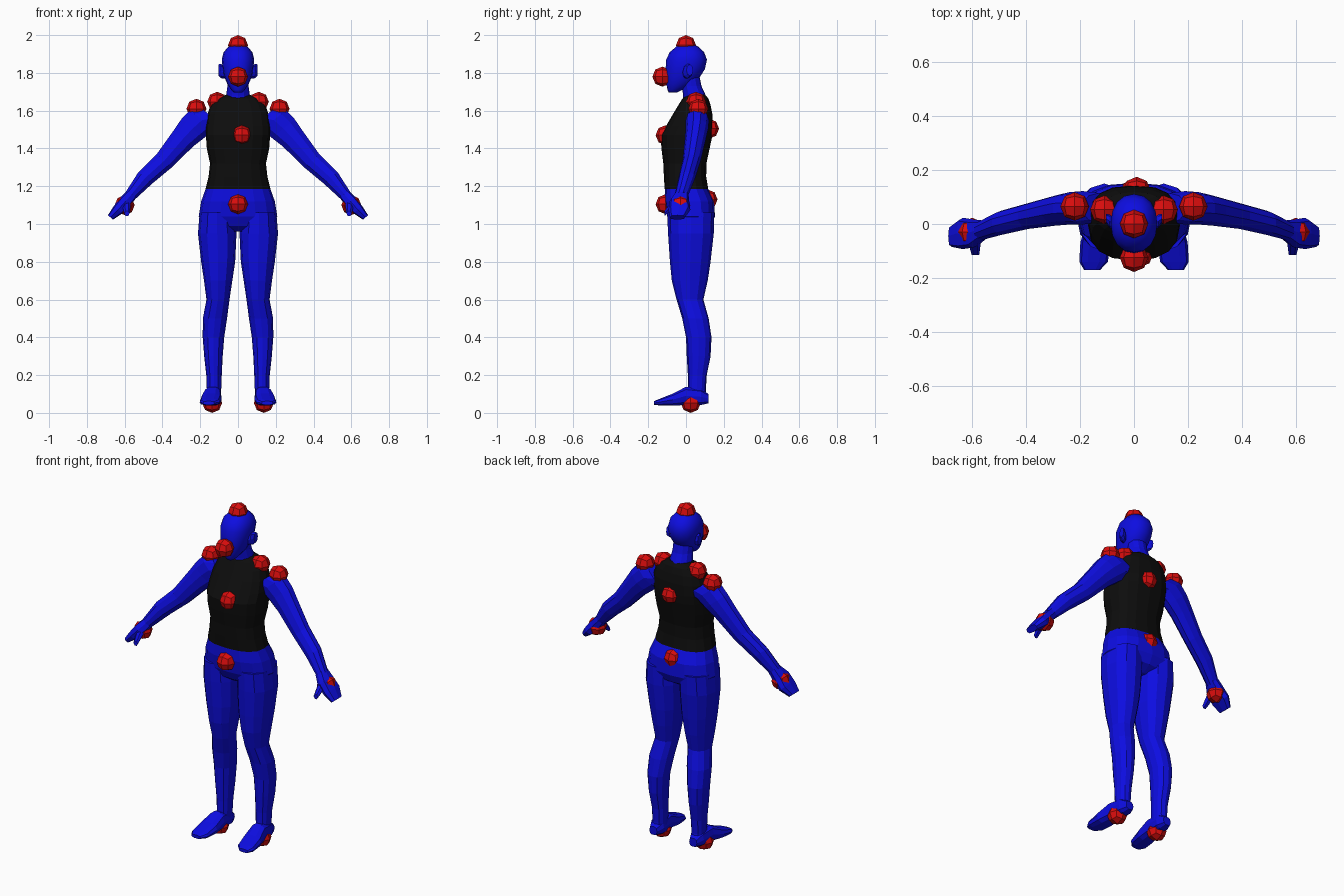
import bpy
import bmesh
from math import cos, sin, pi, copysign
from mathutils import Vector

cube = bpy.data.objects.get("Cube")
if cube:
    bpy.data.objects.remove(cube, do_unlink=True)


def make_material(name, color):
    mat = bpy.data.materials.new(name)
    mat.use_nodes = True
    mat.diffuse_color = (*color, 1)
    mat.node_tree.nodes["Principled BSDF"].inputs["Base Color"].default_value = (*color, 1)
    return mat


blue = make_material("blue skin", (.004, .004, .75))
black = make_material("black top", (.004, .004, .004))
red = make_material("red marker", (.7, .004, .004))

X, Y, Z = Vector((1, 0, 0)), Vector((0, 1, 0)), Vector((0, 0, 1))


def finish(name, bm, material, smooth=False):
    bmesh.ops.recalc_face_normals(bm, faces=bm.faces)
    mesh = bpy.data.meshes.new(name)
    bm.to_mesh(mesh)
    bm.free()
    mesh.materials.append(material)
    for polygon in mesh.polygons:
        polygon.use_smooth = smooth
    obj = bpy.data.objects.new(name, mesh)
    bpy.context.collection.objects.link(obj)
    return obj


def loft(name, rings, u, v, sides, material, side=1, power=2.0, smooth=False):
    """Skin rounded rings (center, half width along u, half width along v)."""
    bm = bmesh.new()
    loops = []
    for center, half_u, half_v in rings:
        loop = []
        for i in range(sides):
            angle = 2 * pi * i / sides
            c, s = cos(angle), sin(angle)
            c = copysign(abs(c) ** (2 / power), c)
            s = copysign(abs(s) ** (2 / power), s)
            point = Vector(center) + u * c * half_u + v * s * half_v
            point.x *= side
            loop.append(bm.verts.new(point))
        loops.append(loop)
    for low, high in zip(loops, loops[1:]):
        for i in range(sides):
            j = (i + 1) % sides
            bm.faces.new((low[i], low[j], high[j], high[i]))
    bm.faces.new(loops[0])
    bm.faces.new(loops[-1])
    return finish(name, bm, material, smooth)


def upright(name, rows, sides, material, **options):
    """Loft from horizontal rows: height, center x, half width, front y, back y."""
    rings = [((x, (front + back) / 2, z), half, (back - front) / 2)
             for z, x, half, front, back in rows]
    return loft(name, rings, X, Y, sides, material, **options)


def marker(name, x, y, z, radius=.053):
    """Faceted ball made from a divided cube."""
    bm = bmesh.new()
    bmesh.ops.create_cube(bm, size=1)
    bmesh.ops.subdivide_edges(bm, edges=bm.edges[:], cuts=1, use_grid_fill=True)
    for vert in bm.verts:
        vert.co = vert.co.normalized() * radius + Vector((x, y, z))
    finish(name, bm, red)


# Sleeveless top
upright("tank_top", [
    (1.185, 0, .172, -.113, .118), (1.25, 0, .156, -.117, .107),
    (1.32, 0, .148, -.12, .108), (1.4, 0, .165, -.13, .125),
    (1.47, 0, .17, -.135, .14), (1.52, 0, .17, -.105, .143),
    (1.58, 0, .162, -.07, .14), (1.63, 0, .145, -.04, .13),
    (1.665, 0, .11, -.018, .118), (1.685, 0, .06, .01, .1)],
    16, black, power=2.5)

# Hips
upright("hips", [
    (1.19, 0, .17, -.11, .116), (1.12, 0, .195, -.113, .15),
    (1.04, 0, .208, -.1, .153), (.99, 0, .17, -.075, .13),
    (.96, 0, .1, -.03, .08)], 16, blue, power=2.4)

# Neck and head
loft("neck", [((0, .05, 1.62), .07, .065), ((0, .045, 1.68), .063, .06),
              ((0, .03, 1.73), .056, .052), ((0, .02, 1.79), .056, .05)],
     X, Y, 12, blue)
upright("head", [
    (1.695, 0, .02, -.09, -.05), (1.71, 0, .036, -.098, -.02),
    (1.74, 0, .056, -.104, .035), (1.78, 0, .073, -.11, .075),
    (1.82, 0, .081, -.108, .1), (1.87, 0, .086, -.105, .111),
    (1.91, 0, .076, -.086, .096), (1.94, 0, .05, -.05, .065),
    (1.952, 0, .02, -.02, .03)], 16, blue, power=2.2, smooth=True)

slant = Vector((.77, 0, .64))
for label, side in (("left", 1), ("right", -1)):
    # Ears
    loft(label + "_ear", [((.07, .0, 1.8), .02, .03), ((.09, .01, 1.81), .025, .038),
                          ((.103, .02, 1.815), .018, .03)],
         Y, Z, 8, blue, side)

    # Arms and hands
    loft(label + "_arm", [
        ((.13, .06, 1.56), .055, .085), ((.19, .06, 1.55), .062, .088),
        ((.24, .058, 1.505), .06, .082), ((.29, .05, 1.452), .056, .07),
        ((.39, .03, 1.335), .048, .056), ((.49, .005, 1.245), .045, .05),
        ((.57, -.025, 1.15), .036, .033)],
        Y, slant, 10, blue, side)
    loft(label + "_hand", [
        ((.56, -.022, 1.16), .035, .03), ((.595, -.035, 1.12), .052, .034),
        ((.635, -.035, 1.075), .058, .03), ((.675, -.045, 1.035), .04, .018)],
        Y, slant, 8, blue, side, power=3)
    loft(label + "_thumb", [
        ((.59, -.05, 1.12), .025, .03), ((.59, -.085, 1.085), .02, .024),
        ((.588, -.115, 1.055), .014, .015)], X, Z, 6, blue, side)

    # Legs and feet
    upright(label + "_leg", [
        (1.06, .11, .093, -.1, .15), (.95, .11, .102, -.095, .147),
        (.8, .105, .09, -.085, .13), (.7, .105, .075, -.075, .115),
        (.6, .106, .061, -.05, .092), (.5, .122, .064, -.02, .12),
        (.4, .13, .057, .0, .135), (.3, .13, .049, .004, .13),
        (.2, .127, .041, .01, .11), (.12, .127, .038, .01, .105),
        (.07, .13, .04, .0, .11)], 12, blue, side=side, power=2.2)
    loft(label + "_foot", [
        ((.13, .12, .075), .025, .025), ((.13, .08, .085), .043, .045),
        ((.135, .0, .09), .046, .05), ((.143, -.07, .07), .056, .033),
        ((.15, -.14, .057), .053, .018), ((.155, -.17, .052), .03, .01)],
        X, Z, 10, blue, side, power=2.6)

    # Paired markers
    marker(label + "_collar_marker", side * .11, .053, 1.647)
    marker(label + "_shoulder_marker", side * .22, .065, 1.61)
    marker(label + "_hand_marker", side * .6, -.03, 1.1)
    marker(label + "_heel_marker", side * .137, .025, .053)

# Markers along the middle
for name, x, y, z in (
        ("crown", 0, 0, 1.947), ("face", 0, -.125, 1.78),
        ("chest", .02, -.108, 1.47), ("upper_back", .01, .122, 1.505),
        ("belly", 0, -.108, 1.105), ("lower_back", 0, .114, 1.13)):
    marker(name + "_marker", x, y, z)
